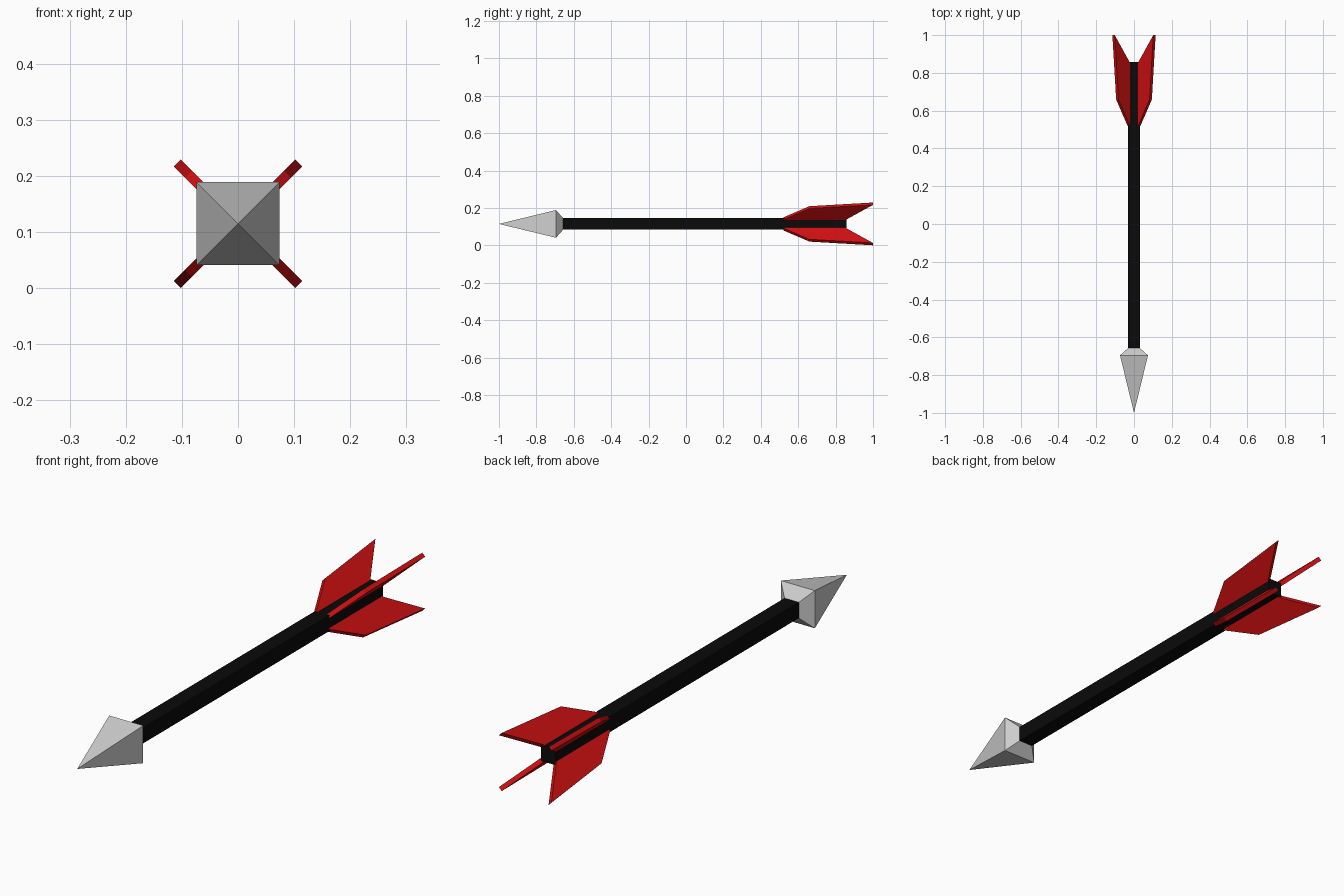
import bpy, bmesh, math
from mathutils import Vector

if "Cube" in bpy.data.objects:
    bpy.data.objects.remove(bpy.data.objects["Cube"])

CZ = 0.1145  # height of the arrow's axis


def material(name, rgb):
    m = bpy.data.materials.new(name)
    m.diffuse_color = (*rgb, 1)
    m.use_nodes = True
    m.node_tree.nodes["Principled BSDF"].inputs["Base Color"].default_value = m.diffuse_color
    return m


black = material("black", (0.003, 0.003, 0.003))
steel = material("steel grey", (0.62, 0.62, 0.62))
red = material("red", (0.65, 0.005, 0.006))


def finish(bm, name, mat):
    bmesh.ops.recalc_face_normals(bm, faces=bm.faces)
    me = bpy.data.meshes.new(name)
    bm.to_mesh(me)
    bm.free()
    me.materials.append(mat)
    ob = bpy.data.objects.new(name, me)
    bpy.context.collection.objects.link(ob)
    return ob


def square_loft(name, mat, sections):
    """Square rings (y, half width) along the axis; zero width makes a point."""
    bm = bmesh.new()
    rings = []
    for y, h in sections:
        signs = [(-1, -1), (1, -1), (1, 1), (-1, 1)] if h else [(0, 0)]
        rings.append([bm.verts.new((sx * h, y, CZ + sz * h)) for sx, sz in signs])
    for a, b in zip(rings, rings[1:]):
        for i in range(4):
            j = (i + 1) % 4
            if len(a) == 1:
                bm.faces.new((a[0], b[i], b[j]))
            else:
                bm.faces.new((a[i], a[j], b[j], b[i]))
    for r in (rings[0], rings[-1]):
        if len(r) == 4:
            bm.faces.new(r)
    return finish(bm, name, mat)


def fin(name, angle):
    """Flat feather plate: profile of (y, radius), thickened sideways."""
    profile = [(0.52, 0.03), (0.52, 0.04), (0.66, 0.125), (1.0, 0.153),
               (0.855, 0.04), (0.855, 0.03)]
    out = Vector((math.cos(angle), 0, math.sin(angle)))
    side = Vector((-out.z, 0, out.x)) * 0.0088
    bm = bmesh.new()
    a, b = [[bm.verts.new(out * r + side * s + Vector((0, y, CZ)))
             for y, r in profile] for s in (-1, 1)]
    bm.faces.new(a)
    bm.faces.new(b[::-1])
    for i in range(len(a)):
        j = (i + 1) % len(a)
        bm.faces.new((a[i], a[j], b[j], b[i]))
    return finish(bm, name, red)


# Shaft and pointed head
square_loft("shaft", black, [(-0.66, 0.031), (0.857, 0.031)])
square_loft("arrow_head", steel, [(-1.0, 0), (-0.695, 0.074), (-0.657, 0.031)])

# Four feathers on the diagonals
for k in range(4):
    fin(f"feather_{k + 1}", math.radians(45 + 90 * k))
